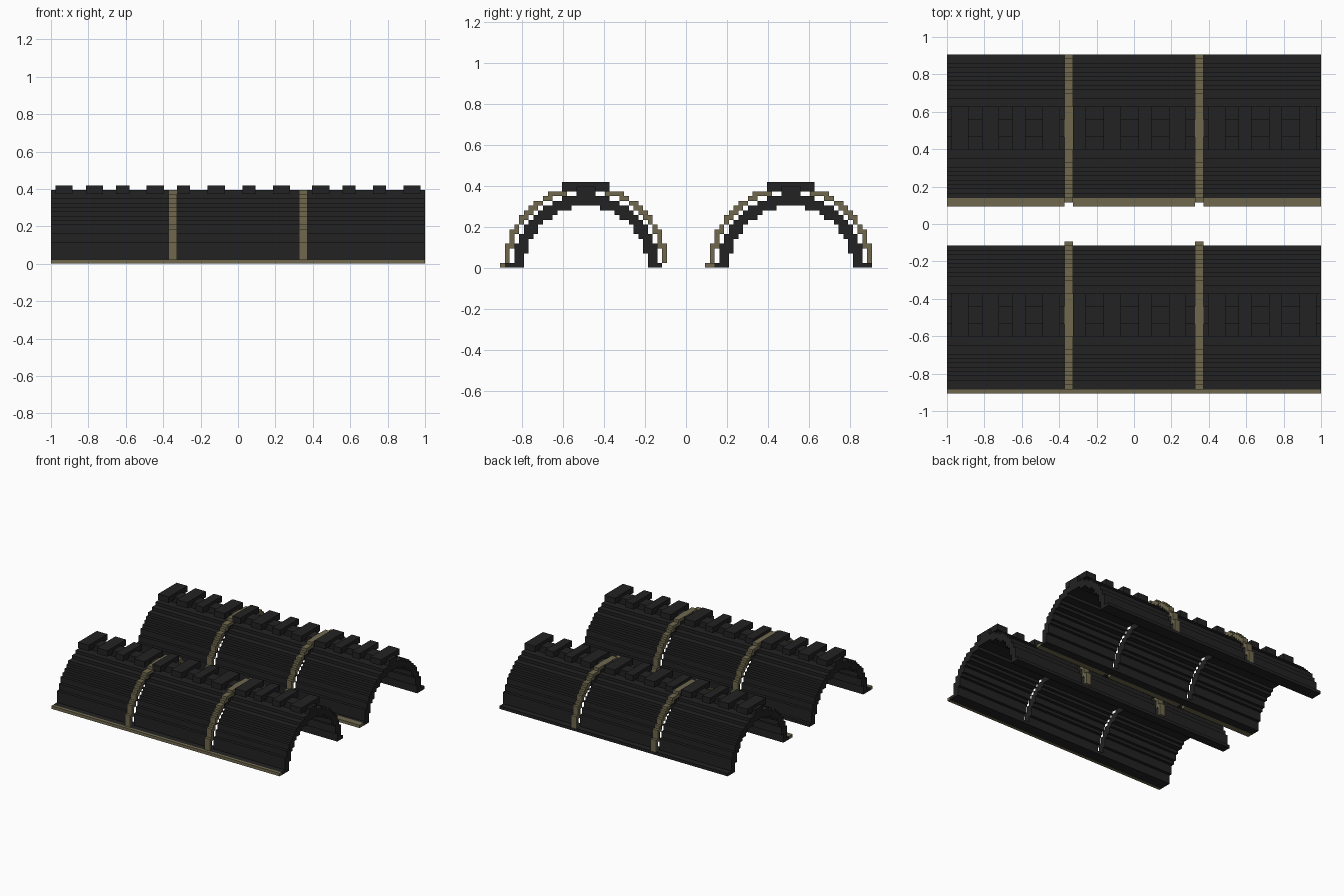
import bpy, bmesh, math

if "Cube" in bpy.data.objects:
    bpy.data.objects.remove(bpy.data.objects["Cube"])

V = 2 / 86            # block size
MID = 18              # arch centre, in blocks across the width
SPLITS = [(0, 27), (29, 57), (59, 86)]   # hull sections along the length
BANDS = [(27, 29), (57, 59)]             # strap positions


def material(name, rgb):
    m = bpy.data.materials.new(name)
    m.diffuse_color = (*rgb, 1)
    m.use_nodes = True
    m.node_tree.nodes["Principled BSDF"].inputs["Base Color"].default_value = m.diffuse_color
    return m


DARK = material("charcoal", (0.016, 0.016, 0.016))
OLIVE = material("olive", (0.16, 0.14, 0.076))


def build(name, mat, y0, parts):
    """Extrude sets of (y, z) blocks along x, keeping only the outer faces."""
    bm = bmesh.new()

    def quad(pts):
        bm.faces.new([bm.verts.new(((x - 43) * V, (y + y0) * V, z * V)) for x, y, z in pts])

    for cells, a, b in parts:
        for y, z in cells:
            for x in (a, b):
                quad([(x, y, z), (x, y + 1, z), (x, y + 1, z + 1), (x, y, z + 1)])
            if (y - 1, z) not in cells:
                quad([(a, y, z), (b, y, z), (b, y, z + 1), (a, y, z + 1)])
            if (y + 1, z) not in cells:
                quad([(a, y + 1, z), (b, y + 1, z), (b, y + 1, z + 1), (a, y + 1, z + 1)])
            if (y, z - 1) not in cells:
                quad([(a, y, z), (b, y, z), (b, y + 1, z), (a, y + 1, z)])
            if (y, z + 1) not in cells:
                quad([(a, y, z + 1), (b, y, z + 1), (b, y + 1, z + 1), (a, y + 1, z + 1)])
    bmesh.ops.remove_doubles(bm, verts=bm.verts, dist=1e-5)
    bmesh.ops.recalc_face_normals(bm, faces=bm.faces)
    me = bpy.data.meshes.new(name)
    bm.to_mesh(me)
    bm.free()
    me.materials.append(mat)
    bpy.context.collection.objects.link(bpy.data.objects.new(name, me))


def ring(r0, r1, first_row):
    return {(y, z) for y in range(36) for z in range(first_row, 18)
            if r0 < math.hypot(y + 0.5 - MID, z + 0.5) < r1}


def block(y0, y1, z0, z1):
    return {(y, z) for y in range(y0, y1) for z in range(z0, z1)}


hull = ring(12.9, 15.2, 1)
strap = ring(16.0, 17.3, 1)
rail = block(16, 20, 15, 17)
lug = block(13, 23, 16, 18)
LUGS = [(1, 4), (8, 4), (15, 3), (22, 4), (29, 3), (36, 4),
        (44, 3), (51, 4), (60, 4), (67, 3), (74, 3), (81, 4)]

for side, y0 in (("front", -39), ("back", 4)):
    front = side == "front"
    # stepped arch with its feet
    feet = block(1 if front else 2, 5, 0, 1) | block(31, 34 if front else 35, 0, 1)
    build(side + "_arch", DARK, y0, [(hull, a, b) for a, b in SPLITS])
    build(side + "_feet", DARK, y0, [(feet, 0, 86)])
    # ridge rail and crossbars
    build(side + "_ridge_rail", DARK, y0, [(rail, a, b) for a, b in SPLITS])
    build(side + "_ridge_lugs", DARK, y0, [(lug, s, s + w) for s, w in LUGS])
    # raised straps and lower edge trim
    build(side + "_straps", OLIVE, y0, [(strap, a, b) for a, b in BANDS])
    if front:
        trim = [(block(0, 1, 0, 1), 0, 86)]
    else:
        trim = [(block(0, 2, 0, 1), a, b) for a, b in SPLITS]
    build(side + "_edge_trim", OLIVE, y0, trim)
